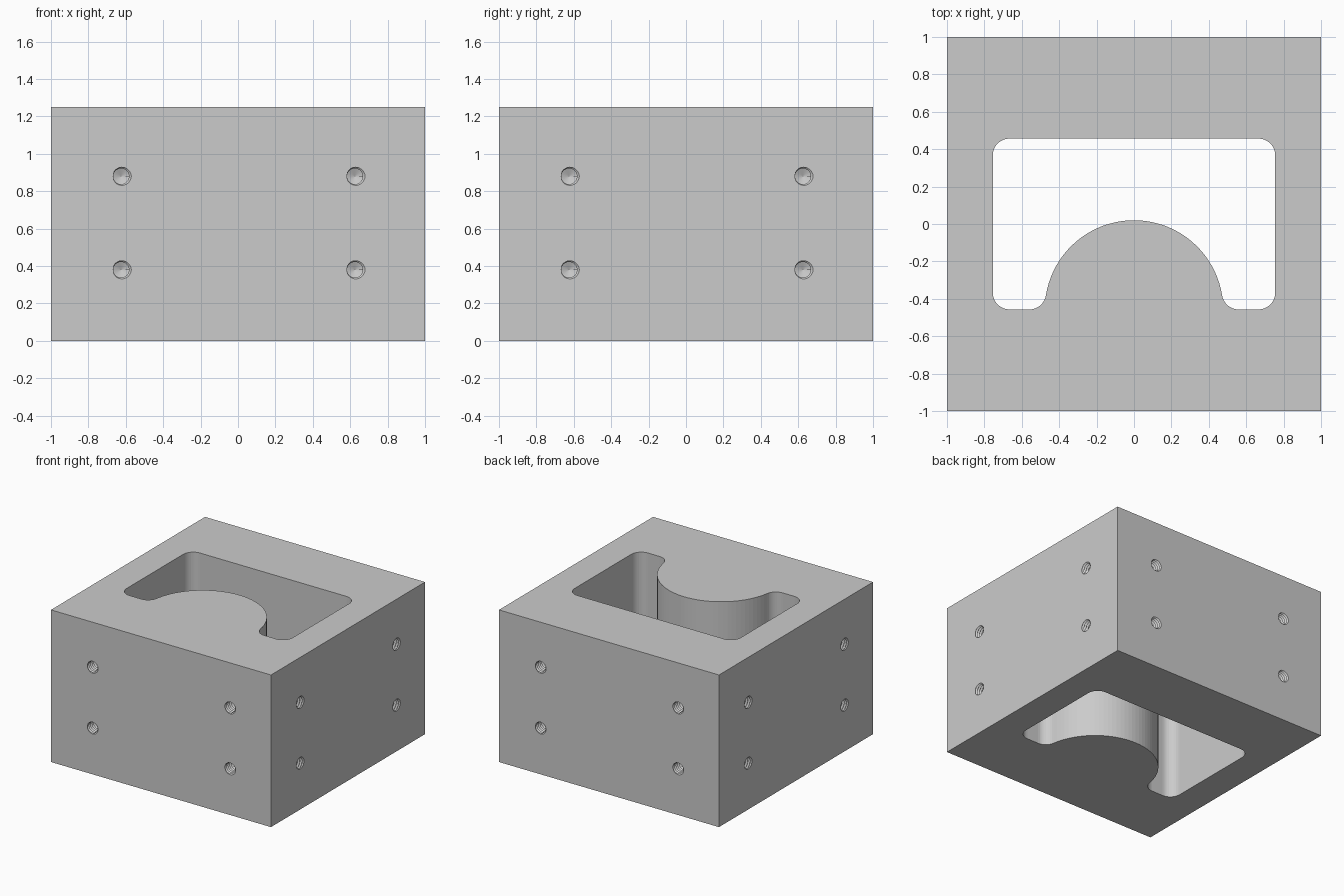
import bpy, bmesh
from math import sin, cos, pi, sqrt, atan2
from mathutils import Matrix, Vector

if "Cube" in bpy.data.objects:
    bpy.data.objects.remove(bpy.data.objects["Cube"])

HEIGHT = 1.25


def make_object(name, bm):
    bmesh.ops.recalc_face_normals(bm, faces=bm.faces[:])
    mesh = bpy.data.meshes.new(name)
    bm.to_mesh(mesh)
    bm.free()
    obj = bpy.data.objects.new(name, mesh)
    bpy.context.collection.objects.link(obj)
    return obj


def arc(cx, cy, r, a0, a1, n):
    return [(cx + r * cos(a0 + (a1 - a0) * i / n), cy + r * sin(a0 + (a1 - a0) * i / n))
            for i in range(n + 1)]


# Pocket outline: right half, then mirrored; the boss bulges in from the front
def pocket_outline():
    hx, hy, f, boss = 0.755, 0.457, 0.09, 0.477
    fy = -hy + f
    fx = sqrt((boss + f) ** 2 - f ** 2)
    tilt = atan2(f, fx)
    right = arc(0, -hy, boss, pi / 2, tilt, 20)
    right += arc(fx, fy, f, pi + tilt, 1.5 * pi, 8)[1:]
    right += arc(hx - f, -hy + f, f, -pi / 2, 0, 8)
    right += arc(hx - f, hy - f, f, 0, pi / 2, 8)
    return right + [(-x, y) for x, y in reversed(right[1:])]


# Threaded hole cutter: helical V thread running along +y from the front face
def add_thread(bm, matrix, major=0.055, minor=0.042, pitch=0.02, depth=0.25, n=24):
    start = -2.5 * pitch
    m = int((depth - start) / pitch) * n

    def point(i, r, offset):
        a = 2 * pi * i / n
        y = start + pitch * (i / n + offset)
        return bm.verts.new(matrix @ Vector((r * cos(a), y, r * sin(a))))

    crest = [point(i, minor, 0) for i in range(m + 1)]
    root = [point(i, major, 0.5) for i in range(m + 1)]
    for i in range(m):
        bm.faces.new((crest[i], crest[i + 1], root[i + 1], root[i]))
        if i + n < m:
            bm.faces.new((root[i], root[i + 1], crest[i + 1 + n], crest[i + n]))
    # close both ends with a fan
    for loop, y in ((crest[:n + 1] + [root[0]], start - pitch),
                    (root[m - n:] + [crest[m]], depth + pitch)):
        tip = bm.verts.new(matrix @ Vector((0, y, 0)))
        for a, b in zip(loop, loop[1:] + loop[:1]):
            bm.faces.new((a, b, tip))


def cut(target, cutter):
    mod = target.modifiers.new("cut", 'BOOLEAN')
    mod.operation = 'DIFFERENCE'
    mod.solver = 'EXACT'
    mod.object = cutter
    bpy.context.view_layer.objects.active = target
    bpy.ops.object.modifier_apply(modifier=mod.name)
    bpy.data.objects.remove(cutter)


# Block
bm = bmesh.new()
bmesh.ops.create_cube(bm, size=1, matrix=Matrix.Translation((0, 0, HEIGHT / 2))
                      @ Matrix.Diagonal((2, 2, HEIGHT, 1)))
block = make_object("block", bm)

# Through pocket
bm = bmesh.new()
face = bm.faces.new([bm.verts.new((x, y, -0.1)) for x, y in pocket_outline()])
ext = bmesh.ops.extrude_face_region(bm, geom=[face])
bmesh.ops.translate(bm, vec=(0, 0, HEIGHT + 0.2),
                    verts=[v for v in ext["geom"] if isinstance(v, bmesh.types.BMVert)])
cut(block, make_object("pocket_cutter", bm))

# Four threaded holes on each of the four sides
bm = bmesh.new()
for side in range(4):
    for x in (-0.625, 0.625):
        for z in (0.38, 0.88):
            add_thread(bm, Matrix.Rotation(side * pi / 2, 4, 'Z')
                       @ Matrix.Translation((x, -1, z)))
cut(block, make_object("thread_cutter", bm))
